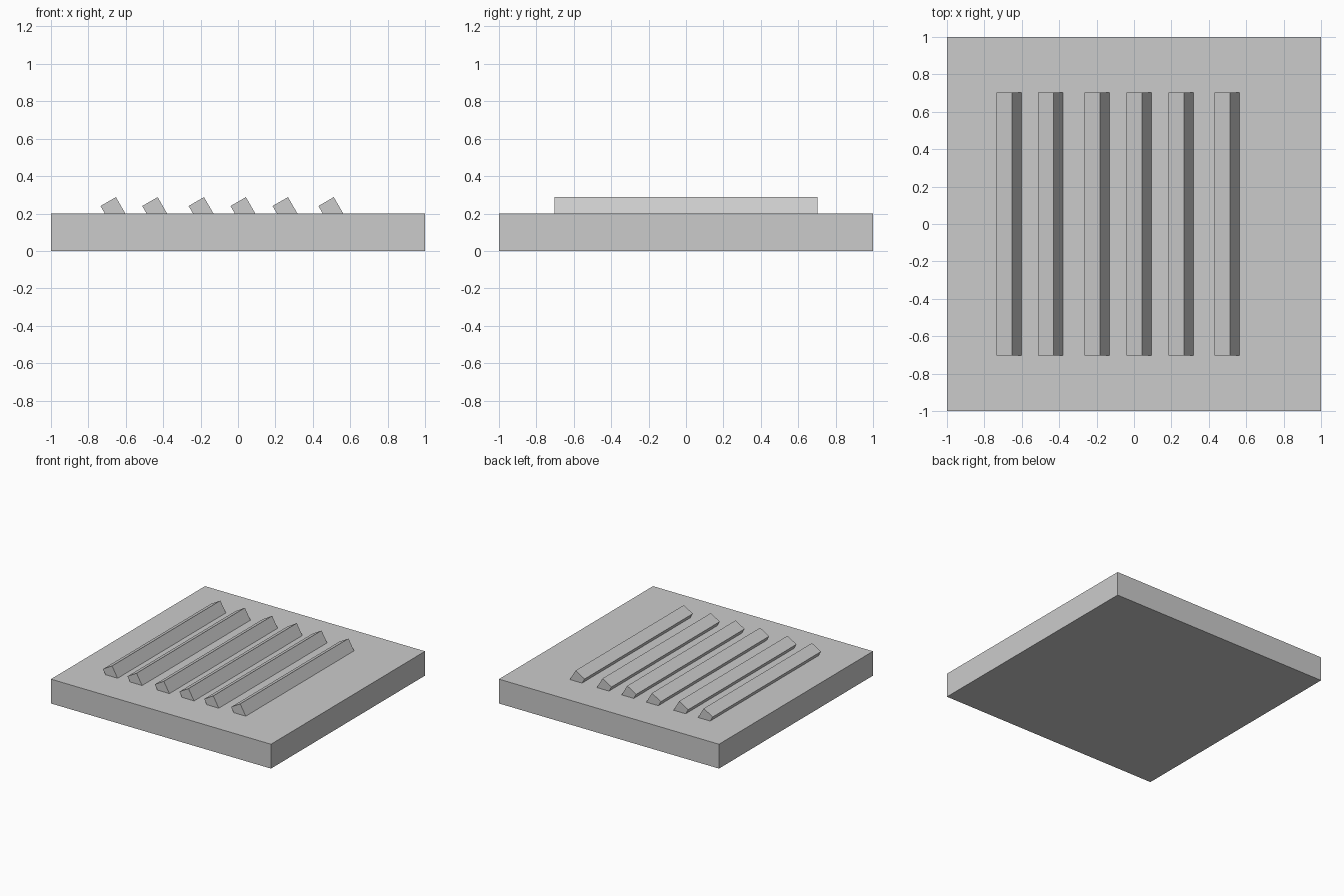
import bpy
from math import radians

if "Cube" in bpy.data.objects:
    bpy.data.objects.remove(bpy.data.objects["Cube"])


def box(name, size, location, tilt=0.0):
    bpy.ops.mesh.primitive_cube_add(size=1, location=location,
                                    rotation=(0, radians(tilt), 0))
    obj = bpy.context.object
    obj.name = name
    obj.scale = size
    return obj


# Square base slab
box("base", (2, 2, 0.2), (0, 0, 0.1))

# Tilted slats sunk into the top of the slab
for i, x in enumerate((-0.664, -0.441, -0.193, 0.031, 0.256, 0.501), 1):
    box(f"slat_{i}", (0.095, 1.406, 0.12), (x, 0, 0.212), tilt=-30)
